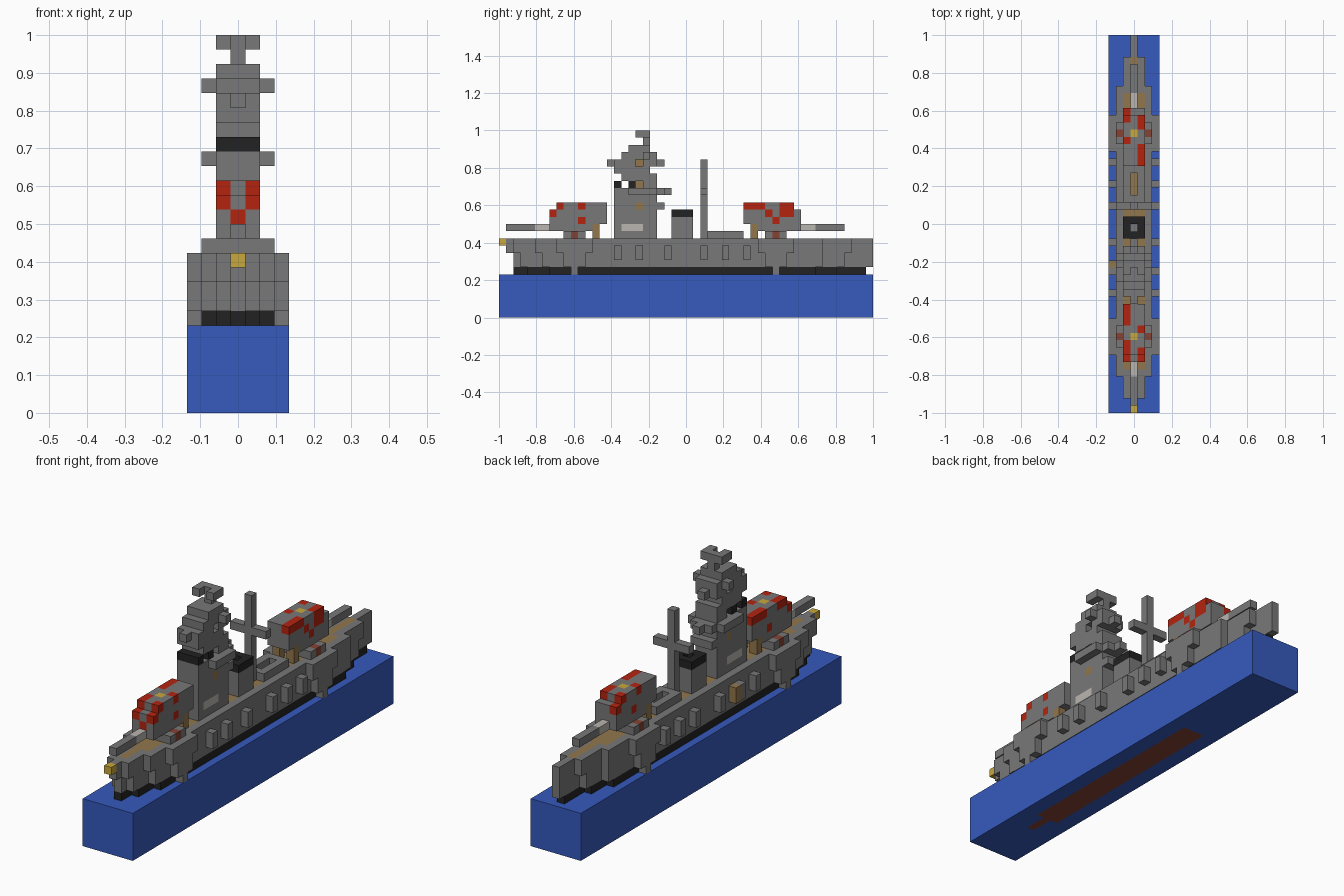
import bpy, bmesh
from mathutils import Vector

cube = bpy.data.objects.get("Cube")
if cube:
    bpy.data.objects.remove(cube)

UNIT = 1 / 26          # edge of one building block
LENGTH = 52
COLOURS = {
    "steel_grey": "787878", "sea_blue": "365ABE", "hull_black": "222222",
    "keel_red": "854235", "deck_wood": "92764C", "bright_red": "B42410",
    "gold": "C8A83C", "pale_grey": "BAB6B0",
}
GREY, BLUE, BLACK, KEEL, WOOD, RED, GOLD, PALE = range(len(COLOURS))


def linear(code):
    s = int(code, 16) / 255
    return s / 12.92 if s < 0.04 else ((s + 0.055) / 1.055) ** 2.4


materials = []
for name, code in COLOURS.items():
    mat = bpy.data.materials.new(name)
    mat.use_nodes = True
    rgba = [linear(code[i:i + 2]) for i in (0, 2, 4)] + [1]
    mat.diffuse_color = rgba
    shader = mat.node_tree.nodes["Principled BSDF"]
    shader.inputs["Base Color"].default_value = rgba
    shader.inputs["Roughness"].default_value = 0.8
    materials.append(mat)

blocks = {}            # (x, along, up) -> (part, colour); later fills win


def fill(part, colour, half, along, up, x=0):
    """Fill a box of blocks, ends included, half blocks wide either side of x."""
    for i in range(x - half, x + half + 1):
        for j in range(along[0], along[1] + 1):
            for k in range(up[0], up[1] + 1):
                blocks[i, j, k] = (part, colour)


def both(part, colour, x, along, up):
    """One block thick column mirrored left and right."""
    for side in (-x, x):
        fill(part, colour, 0, along, up, side)


def paint(colour, x, j, k):
    if (x, j, k) in blocks:
        blocks[x, j, k] = (blocks[x, j, k][0], colour)


# Sea block with the keel showing underneath
fill("sea", BLUE, 3, (0, LENGTH - 1), (0, 5))
fill("keel", KEEL, 0, (7, 9), (0, 0))
fill("keel", KEEL, 1, (10, 36), (0, 0))

# Hull: flared bow and stern, black waterline at the bottom
for k in range(6, 11):
    colour = BLACK if k == 6 else GREY
    flare = (10 - k) // 2
    fill("hull", colour, 0, (1 if k > 8 else 2, 50 if k == 6 else 51), (k, k))
    fill("hull", colour, 1, (2 + flare, 48 - flare), (k, k))
    fill("hull", colour, 2, (5 + flare, 44 - flare // 2), (k, k))
fill("bow_crest", GOLD, 0, (0, 0), (10, 10))

# Planked deck inside a grey rim
fill("deck", WOOD, 1, (6, 43), (10, 10))
fill("deck", WOOD, 0, (3, 5), (10, 10))
fill("deck", WOOD, 0, (44, 48), (10, 10))

# Side bulges beneath the turrets and the row of side guns
for centre in (10, 38):
    both("side_bulge", GREY, 3, (centre - 2, centre + 2), (9, 10))
    both("side_bulge", GREY, 3, (centre - 1, centre + 1), (7, 8))
    both("side_bulge", GREY, 3, (centre, centre), (6, 6))
for j in (16, 19, 23, 28, 31, 34):
    both("side_gun", GREY, 3, (j, j), (8, 9))
fill("side_crate", WOOD, 0, (20, 20), (8, 9), -3)

# Turrets: direction +1 aims the gun forward, -1 aims it aft
def turret(part, centre, aim):
    def span(a, b):
        ends = (centre + a * aim, centre + b * aim)
        return (min(ends), max(ends))
    fill(part, GREY, 1, span(-1, 1), (11, 11))
    both(part, GREY, 2, span(-1, 1), (11, 11))
    both(part, KEEL, 2, span(0, 0), (11, 11))
    fill(part, GREY, 1, span(-3, 2), (12, 12))
    fill(part, GREY, 1, span(-3, 4), (13, 14))
    fill(part, GREY, 1, span(-2, 4), (15, 15))
    both(part + "_post", WOOD, 1, span(3, 3), (11, 12))
    paint(GOLD, 0, centre, 15)


turret("front_turret", 10, 1)
turret("rear_turret", 38, -1)
fill("front_gun", GREY, 0, (1, 6), (12, 12))
fill("front_gun", PALE, 0, (5, 6), (12, 12))
fill("rear_gun", GREY, 0, (42, 47), (12, 12))
fill("rear_gun", PALE, 0, (42, 43), (12, 12))

# Red markings on the turrets
for x, j, k in ((-1, 7, 14), (0, 7, 13), (1, 7, 14), (1, 8, 15), (1, 11, 15),
                (1, 11, 13), (-1, 8, 15), (-1, 9, 15), (-1, 11, 13),
                (1, 39, 15), (1, 40, 15), (1, 39, 14), (1, 40, 14),
                (1, 37, 14), (1, 38, 13), (-1, 37, 15), (-1, 40, 15),
                (-1, 41, 14), (-1, 38, 13)):
    paint(RED, x, j, k)
for step in range(3):
    paint(RED, -1, 12 + step, 15)
    paint(RED, 1, 34 + step, 15)

# Bridge tower, stacked from the deck upwards
fill("bridge_tower", GREY, 1, (16, 21), (11, 16))
both("bridge_window", PALE, 1, (17, 19), (12, 12))
fill("bridge_tower", GREY, 1, (22, 22), (15, 15))
fill("bridge_platform", GREY, 1, (16, 22), (17, 17))
both("bridge_platform", GREY, 2, (18, 21), (17, 17))
fill("bridge_platform", GREY, 0, (23, 23), (17, 17))
fill("lookout", BLACK, 1, (16, 16), (18, 18))
fill("lookout", BLACK, 1, (18, 18), (18, 18))
fill("bridge_tower", GREY, 1, (20, 21), (18, 18))
fill("bridge_tower", GREY, 1, (17, 21), (19, 19))
fill("bridge_tower", GREY, 1, (16, 20), (20, 20))
fill("upper_platform", GREY, 0, (15, 22), (21, 21))
both("upper_platform", GREY, 1, (16, 18), (21, 21))
both("upper_platform", GREY, 1, (20, 21), (21, 21))
fill("upper_platform", GREY, 1, (17, 21), (22, 22))
both("signal_arm", GREY, 2, (20, 20), (22, 22))
fill("tower_top", GREY, 1, (18, 20), (23, 23))
fill("range_finder", GREY, 0, (20, 20), (24, 24))
fill("range_finder", GREY, 1, (20, 20), (25, 25))
both("range_finder", GREY, 1, (19, 19), (25, 25))
for k in (15, 18, 21):
    fill("tower_core", WOOD, 0, (19, 19), (k, k))
    both("tower_core", WOOD, 1, (19, 19), (15, 15))

# Funnel with a black open rim
fill("funnel", GREY, 1, (24, 26), (11, 13))
fill("funnel_rim", BLACK, 1, (24, 26), (14, 14))
del blocks[0, 25, 14]

# Mast with crossed yards, and the long deckhouse with a sunken middle
fill("deckhouse", GREY, 1, (29, 33), (11, 11))
for j in range(30, 33):
    del blocks[0, j, 11]
fill("mast", GREY, 0, (28, 28), (11, 21))
fill("mast_yard", GREY, 2, (28, 28), (17, 17))

# Turn each part into a mesh of its outer faces only
DIRECTIONS = [Vector(d) for d in ((1, 0, 0), (-1, 0, 0), (0, 1, 0),
                                  (0, -1, 0), (0, 0, 1), (0, 0, -1))]


def add_face(bm, cell, normal, colour):
    side = Vector((normal.y, normal.z, normal.x))
    other = normal.cross(side)
    middle = Vector(cell) + normal / 2 + Vector((0, (1 - LENGTH) / 2, 0.5))
    corners = (side + other, other - side, -side - other, side - other)
    face = bm.faces.new([bm.verts.new((middle + c / 2) * UNIT) for c in corners])
    face.material_index = colour


for part in sorted({entry[0] for entry in blocks.values()}):
    bm = bmesh.new()
    for cell, (owner, colour) in blocks.items():
        if owner != part:
            continue
        for normal in DIRECTIONS:
            beside = tuple(int(c) for c in Vector(cell) + normal)
            if beside not in blocks:
                add_face(bm, cell, normal, colour)
    bmesh.ops.remove_doubles(bm, verts=bm.verts, dist=UNIT / 100)
    bmesh.ops.dissolve_limit(bm, angle_limit=0.01, verts=bm.verts,
                             edges=bm.edges, delimit={'MATERIAL'})
    mesh = bpy.data.meshes.new(part)
    for mat in materials:
        mesh.materials.append(mat)
    bm.to_mesh(mesh)
    bm.free()
    bpy.context.collection.objects.link(bpy.data.objects.new(part, mesh))
